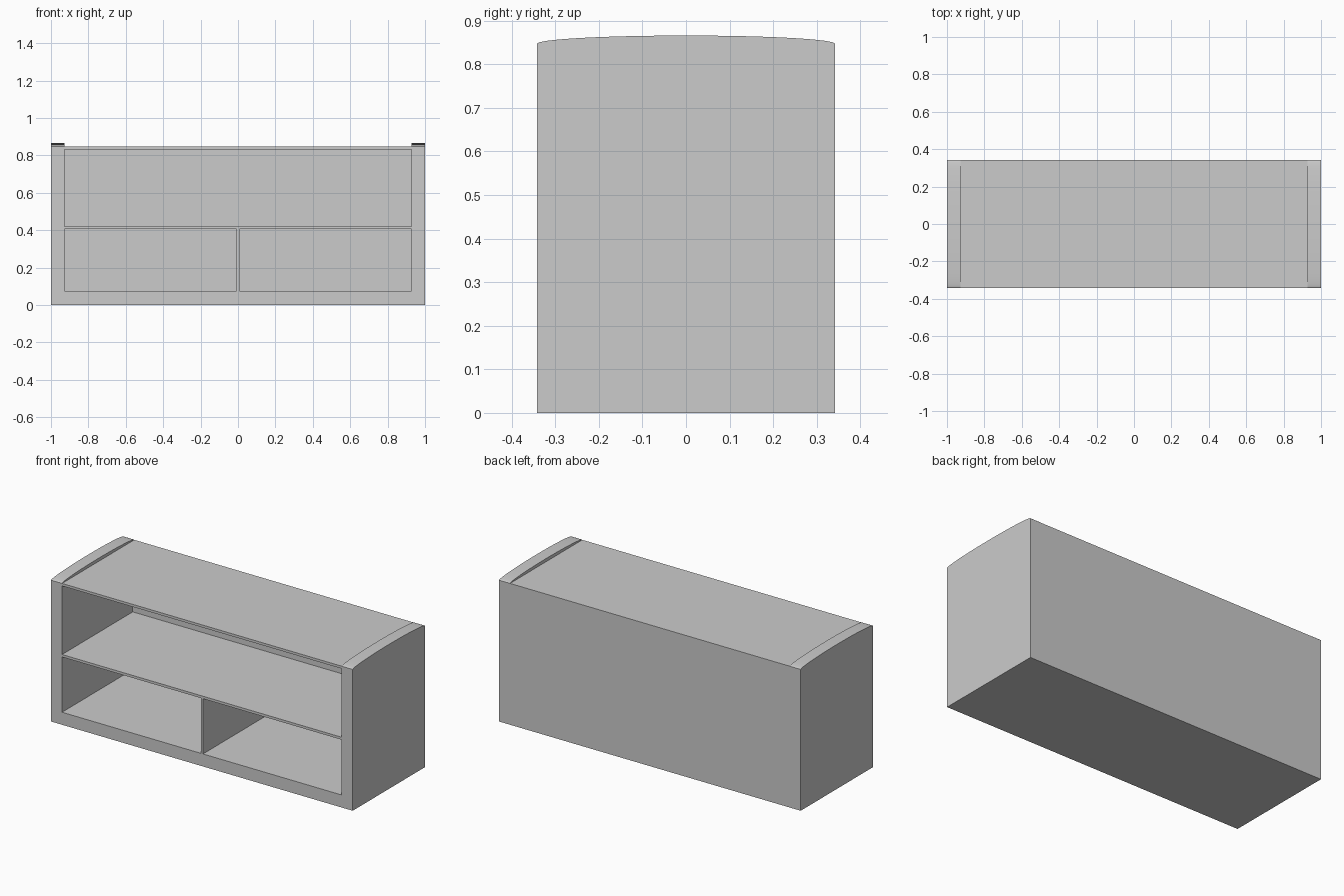
import bpy, bmesh, math

if "Cube" in bpy.data.objects:
    bpy.data.objects.remove(bpy.data.objects["Cube"])

D = 0.342        # half depth
XI = 0.927       # inner face of the side panels
Z_TOP = 0.847    # top of the straight carcass
T = 0.015        # board thickness


def finish(bm, name):
    bmesh.ops.recalc_face_normals(bm, faces=bm.faces)
    mesh = bpy.data.meshes.new(name)
    bm.to_mesh(mesh)
    bm.free()
    obj = bpy.data.objects.new(name, mesh)
    bpy.context.collection.objects.link(obj)
    return obj


def box(name, x0, x1, y0, y1, z0, z1):
    bm = bmesh.new()
    bmesh.ops.create_cube(bm, size=1)
    for v in bm.verts:
        v.co.x = x0 if v.co.x < 0 else x1
        v.co.y = y0 if v.co.y < 0 else y1
        v.co.z = z0 if v.co.z < 0 else z1
    return finish(bm, name)


def arched_cap(name, x0, x1, rise, segments=32):
    # Half-ellipse profile in the YZ plane, extruded across the panel thickness
    bm = bmesh.new()
    angles = [math.pi * i / segments for i in range(segments + 1)]
    profile = bm.faces.new([bm.verts.new((x0, D * math.cos(a), Z_TOP + rise * math.sin(a)))
                            for a in angles])
    ext = bmesh.ops.extrude_face_region(bm, geom=[profile], use_keep_orig=True)
    verts = [g for g in ext["geom"] if isinstance(g, bmesh.types.BMVert)]
    bmesh.ops.translate(bm, verts=verts, vec=(x1 - x0, 0, 0))
    obj = finish(bm, name)
    bpy.ops.object.select_all(action='DESELECT')
    obj.select_set(True)
    bpy.context.view_layer.objects.active = obj
    bpy.ops.object.shade_smooth_by_angle(angle=math.radians(40))
    return obj


# Thick side panels with gently arched tops
for side, x0, x1 in (("left", -1, -XI), ("right", XI, 1)):
    box(side + "_side_panel", x0, x1, -D, D, 0, Z_TOP)
    arched_cap(side + "_arched_cap", x0, x1, 0.019)

# Thick base and thin horizontal boards
box("base", -XI, XI, -D, D, 0, 0.075)
box("middle_shelf", -XI, XI, -D, D - T, 0.406, 0.406 + T)
box("top_board", -XI, XI, -D, D, Z_TOP - T, Z_TOP)

# Back panel closing the rear
box("back_panel", -XI, XI, D - T, D, 0.075, Z_TOP - T)

# Central divider under the shelf
box("divider", -T / 2, T / 2, -D, D - T, 0.075, 0.406)
